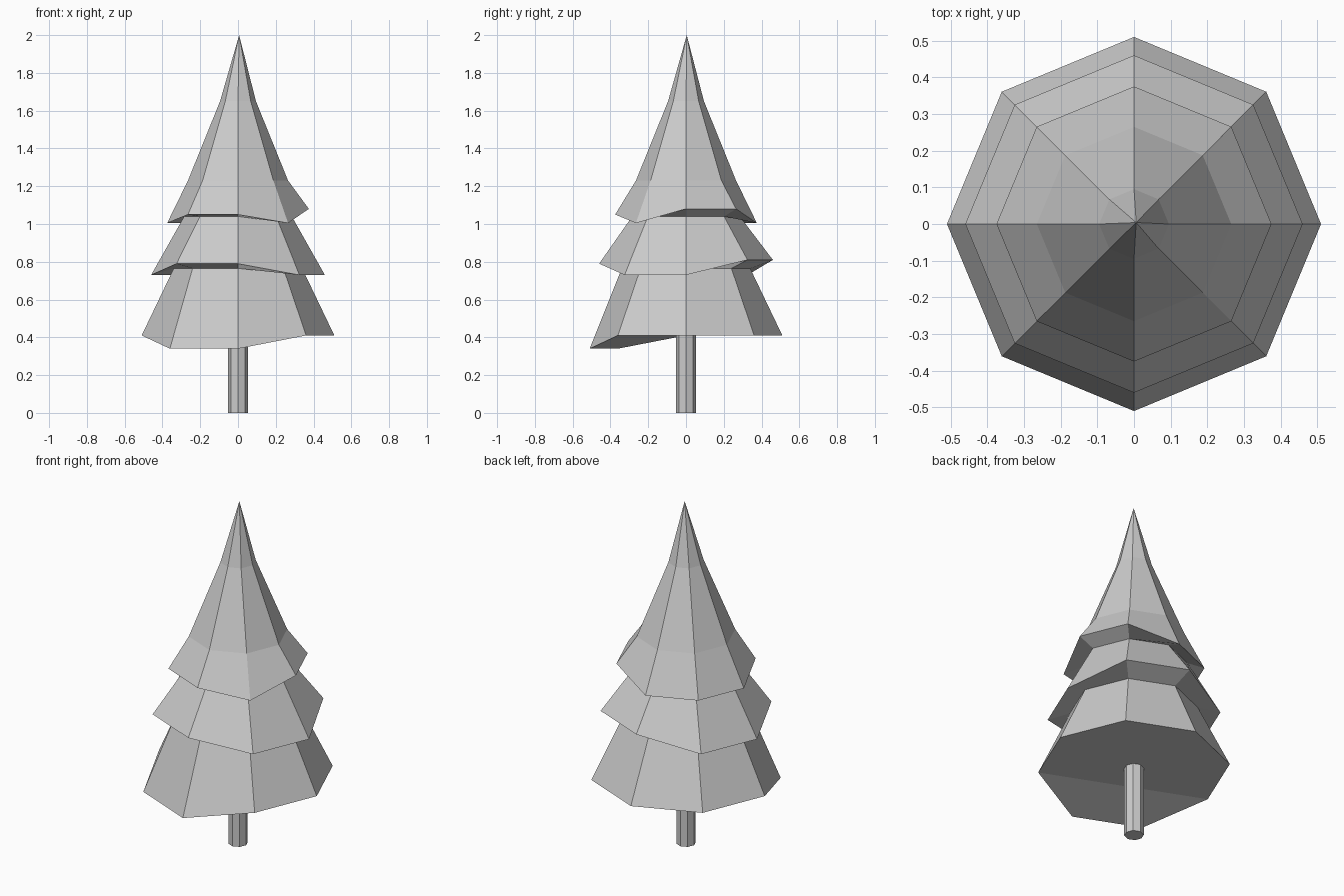
import bpy
import bmesh
from math import cos, sin, pi

cube = bpy.data.objects.get("Cube")
if cube:
    bpy.data.objects.remove(cube, do_unlink=True)

SIDES = 8
GREY = (0.6, 0.6, 0.6, 1.0)

mat = bpy.data.materials.new("plain grey")
mat.use_nodes = True
mat.diffuse_color = GREY
mat.node_tree.nodes["Principled BSDF"].inputs["Base Color"].default_value = GREY


def ring(bm, radius, height, shifts=None):
    """Octagon of vertices; shifts raises or lowers single corners."""
    shifts = shifts or {}
    return [bm.verts.new((radius * cos(2 * pi * i / SIDES),
                          radius * sin(2 * pi * i / SIDES),
                          height + shifts.get(i, 0)))
            for i in range(SIDES)]


def bridge(bm, lower, upper):
    for i in range(SIDES):
        j = (i + 1) % SIDES
        bm.faces.new((lower[i], lower[j], upper[j], upper[i]))


def finish(bm, name):
    bmesh.ops.recalc_face_normals(bm, faces=bm.faces[:])
    mesh = bpy.data.meshes.new(name)
    bm.to_mesh(mesh)
    bm.free()
    mesh.materials.append(mat)
    obj = bpy.data.objects.new(name, mesh)
    bpy.context.collection.objects.link(obj)
    return obj


# Foliage: three tiers with uneven hems, tapering to a point
bm = bmesh.new()
rings = [
    ring(bm, 0.51, 0.41, {5: -0.07, 6: -0.07}),                         # bottom hem
    ring(bm, 0.34, 0.765),                                              # lower neck
    ring(bm, 0.46, 0.73, {1: 0.08, 2: 0.08, 5: 0.06, 6: 0.06}),         # middle hem
    ring(bm, 0.285, 1.04),                                              # upper neck
    ring(bm, 0.375, 1.005, {0: 0.075, 1: 0.075, 5: 0.045, 6: 0.045}),   # top hem
    ring(bm, 0.265, 1.23),
    ring(bm, 0.095, 1.65),
]
for lower, upper in zip(rings, rings[1:]):
    bridge(bm, lower, upper)

tip = bm.verts.new((0.006, 0.004, 2.0))
top = rings[-1]
for i in range(SIDES):
    bm.faces.new((top[i], top[(i + 1) % SIDES], tip))

# Underside, folded where the hem droops
hem = rings[0]
bm.faces.new(hem[:5] + hem[7:])
bm.faces.new(hem[4:])
finish(bm, "foliage")

# Trunk
bm = bmesh.new()
foot, head = ring(bm, 0.052, 0.0), ring(bm, 0.052, 0.45)
bridge(bm, foot, head)
bm.faces.new(foot)
bm.faces.new(head)
finish(bm, "trunk")
